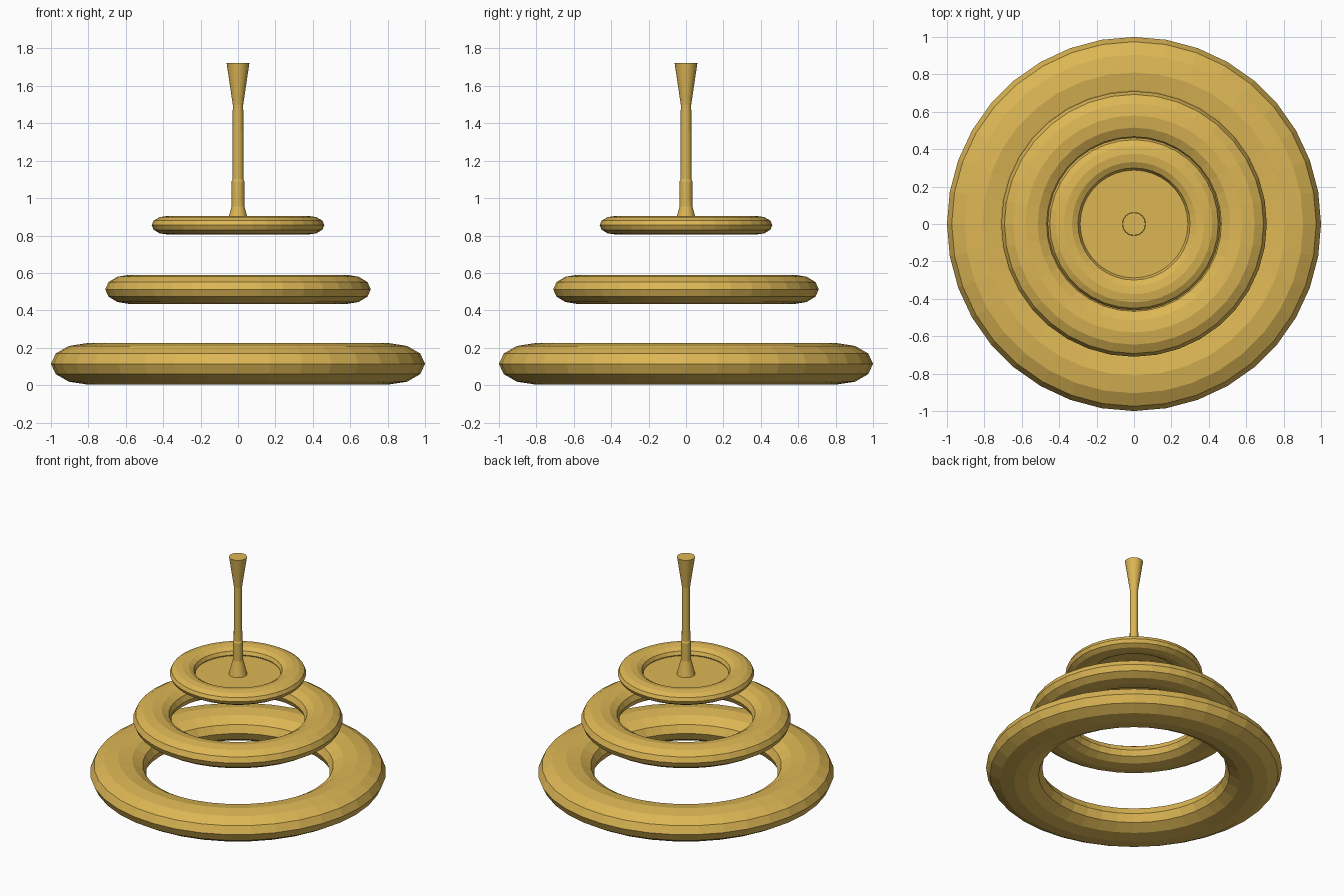
import bpy, bmesh
from math import cos, sin, pi

if "Cube" in bpy.data.objects:
    bpy.data.objects.remove(bpy.data.objects["Cube"])

brass = bpy.data.materials.new("brass")
brass.diffuse_color = (0.72, 0.47, 0.09, 1)
brass.use_nodes = True
brass.node_tree.nodes["Principled BSDF"].inputs["Base Color"].default_value = brass.diffuse_color


def lathe(name, profile, sides, closed=False):
    """Spin an (r, z) profile about z; an open profile is capped at its top end."""
    bm = bmesh.new()
    rows = [[bm.verts.new((r * cos(2 * pi * i / sides), r * sin(2 * pi * i / sides), z))
             for i in range(sides)] for r, z in profile]
    pairs = list(zip(rows, rows[1:]))
    if closed:
        pairs.append((rows[-1], rows[0]))
    else:
        bm.faces.new(rows[-1])
    for a, b in pairs:
        for i in range(sides):
            j = (i + 1) % sides
            bm.faces.new((a[i], a[j], b[j], b[i]))
    bmesh.ops.recalc_face_normals(bm, faces=bm.faces)
    mesh = bpy.data.meshes.new(name)
    bm.to_mesh(mesh)
    bm.free()
    mesh.materials.append(brass)
    obj = bpy.data.objects.new(name, mesh)
    bpy.context.collection.objects.link(obj)
    return obj


# Three flattened rings: centre radius, half width, half height, centre z
for name, R, a, b, z in (("lower_ring", 0.81, 0.19, 0.11, 0.114),
                         ("middle_ring", 0.58, 0.13, 0.078, 0.512),
                         ("upper_ring", 0.375, 0.087, 0.05, 0.855)):
    section = [(R + a * cos(pi * k / 6), z + b * sin(pi * k / 6)) for k in range(12)]
    lathe(name, section, 36, closed=True)

# Thin plate filling the upper ring
lathe("ceiling_plate", [(0.001, 0.843), (0.295, 0.843), (0.295, 0.848)], 36)

# Stem with a flared foot and a flared top
lathe("stem", [(0.063, 0.846), (0.035, 0.955), (0.034, 1.09), (0.029, 1.10),
               (0.028, 1.50), (0.061, 1.722)], 24)
